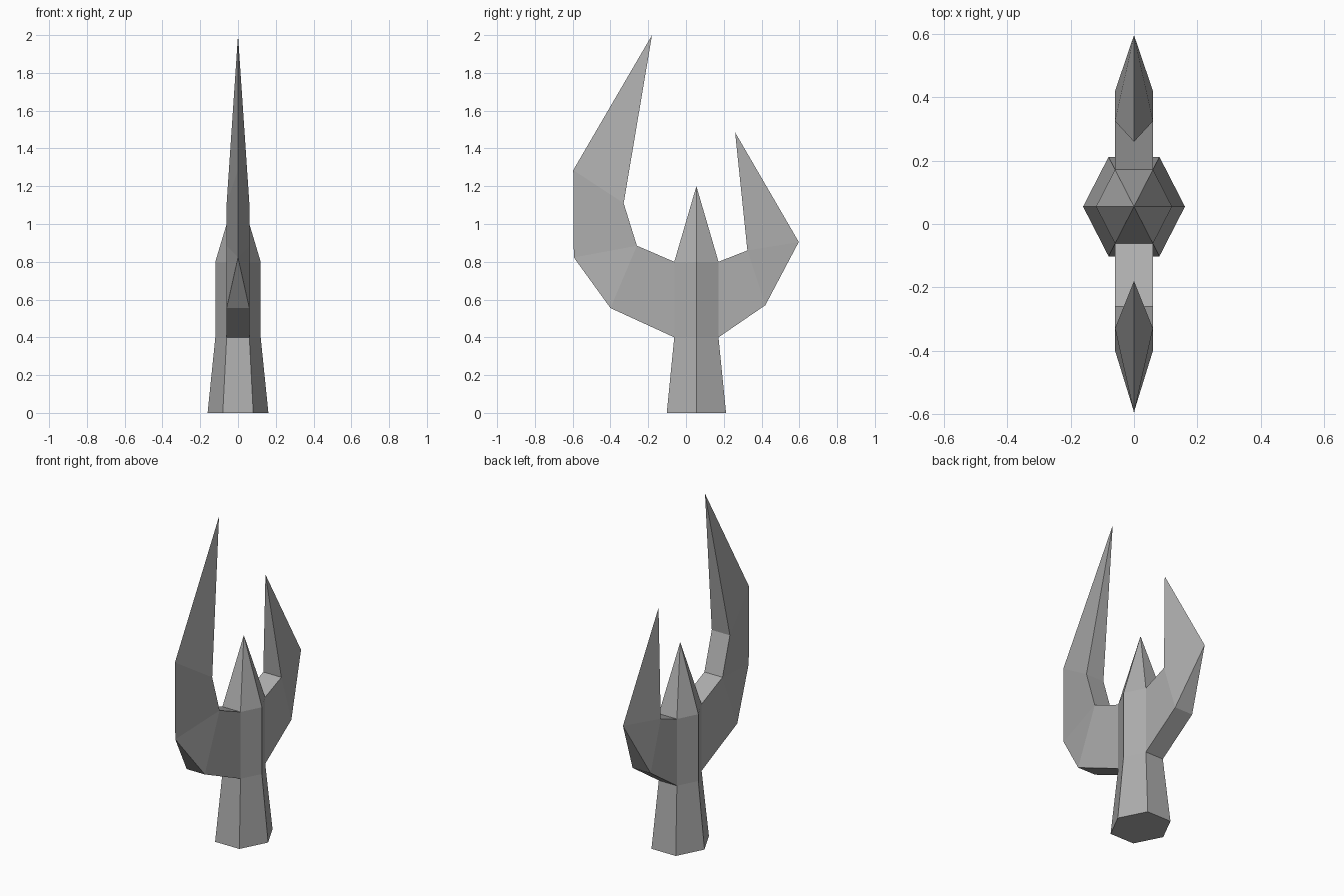
import bpy, bmesh, math

if "Cube" in bpy.data.objects:
    bpy.data.objects.remove(bpy.data.objects["Cube"])

CY = 0.055      # trunk axis
HW = 0.06       # arm half width
DEPTH = 0.975   # trunk half depth relative to its half width


def loft(bm, rings, skip=()):
    """Skin a list of equal-length rings; skip holds (segment, side) openings."""
    vs = [[bm.verts.new(p) for p in r] for r in rings]
    n = len(vs[0])
    for s in range(len(vs) - 1):
        for i in range(n):
            if (s, i) in skip:
                continue
            j = (i + 1) % n
            bm.faces.new((vs[s][i], vs[s][j], vs[s + 1][j], vs[s + 1][i]))
    return vs


def hexagon(r, z):
    ry = r * DEPTH / math.sin(math.radians(60))
    return [(r * math.cos(math.radians(60 * i)),
             CY + ry * math.sin(math.radians(60 * i)), z) for i in range(6)]


def arm(bm, sections):
    """Each section: outer y, outer z, outer half width, inner y, inner z, inner half width."""
    loft(bm, [[(-ow, oy, oz), (ow, oy, oz), (iw, iy, iz), (-iw, iy, iz)]
              for oy, oz, ow, iy, iz, iw in sections])


bm = bmesh.new()

# Hexagonal trunk with pointed top, open where the arms grow out
trunk = loft(bm, [hexagon(0.161, 0), hexagon(0.12, 0.4), hexagon(0.12, 0.8),
                  hexagon(0, 1.2)], skip={(1, 1), (1, 4)})
bm.faces.new(trunk[0][::-1])
half = 0.12 * DEPTH

# Tall front arm
arm(bm, [(CY - half, 0.4, HW, CY - half, 0.8, HW),
         (-0.40, 0.555, HW, -0.26, 0.885, HW),
         (-0.594, 0.823, 0, -0.26, 0.885, HW),
         (-0.597, 1.285, 0, -0.33, 1.11, HW),
         (-0.18, 2.0, 0, -0.18, 2.0, 0)])

# Short back arm
arm(bm, [(CY + half, 0.4, HW, CY + half, 0.8, HW),
         (0.42, 0.57, HW, 0.325, 0.86, HW),
         (0.597, 0.905, 0, 0.325, 0.86, HW),
         (0.26, 1.485, 0, 0.26, 1.485, 0)])

# Weld the arms to the trunk and collapse the points
bmesh.ops.remove_doubles(bm, verts=bm.verts[:], dist=0.0005)
bmesh.ops.dissolve_degenerate(bm, edges=bm.edges[:], dist=0.0005)
bmesh.ops.recalc_face_normals(bm, faces=bm.faces[:])

mesh = bpy.data.meshes.new("cactus")
bm.to_mesh(mesh)
bm.free()

# Dark grey surface
grey = bpy.data.materials.new("dark_grey")
grey.diffuse_color = (0.42, 0.42, 0.42, 1)
grey.use_nodes = True
grey.node_tree.nodes["Principled BSDF"].inputs["Base Color"].default_value = grey.diffuse_color
mesh.materials.append(grey)
bpy.context.collection.objects.link(bpy.data.objects.new("cactus", mesh))
